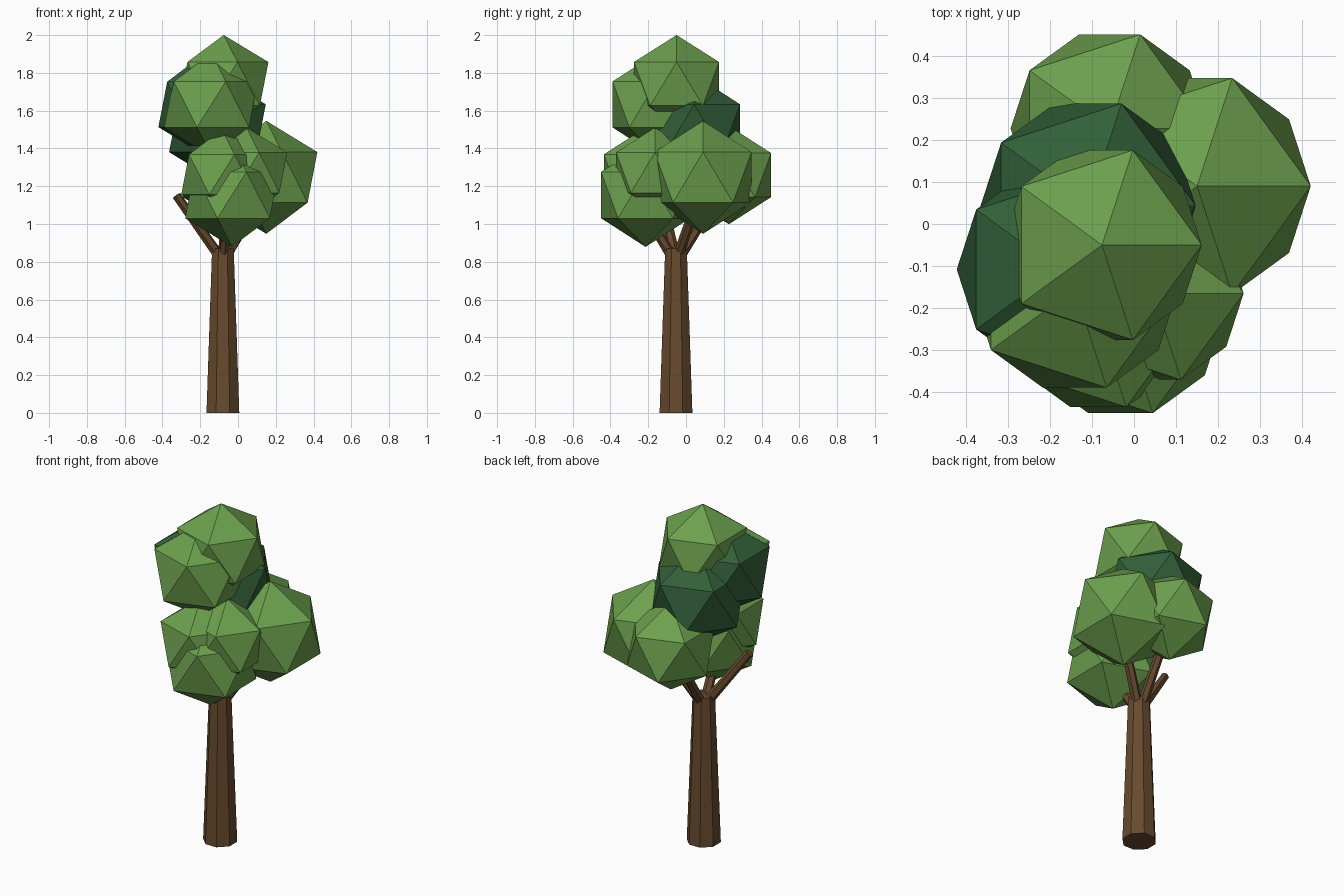
import bpy
from math import radians
from mathutils import Vector

if "Cube" in bpy.data.objects:
    bpy.data.objects.remove(bpy.data.objects["Cube"], do_unlink=True)


def make_material(name, rgb):
    mat = bpy.data.materials.new(name)
    mat.use_nodes = True
    color = (*rgb, 1)
    mat.diffuse_color = color
    bsdf = next(n for n in mat.node_tree.nodes if n.type == "BSDF_PRINCIPLED")
    bsdf.inputs["Base Color"].default_value = color
    return mat


leaf_green = make_material("leaf green", (0.15, 0.35, 0.075))
deep_green = make_material("deep green", (0.032, 0.115, 0.04))
bark = make_material("bark brown", (0.138, 0.07, 0.027))


def finish(name, mat):
    obj = bpy.context.object
    obj.name = name
    obj.data.materials.append(mat)
    return obj


def foliage(name, center, radius, mat, squash=0.99):
    bpy.ops.mesh.primitive_ico_sphere_add(subdivisions=1, radius=radius, location=center)
    finish(name, mat).scale.z = squash


def branch(name, start, end, r1=0.028, r2=0.024):
    start, end = Vector(start), Vector(end)
    axis = end - start
    bpy.ops.mesh.primitive_cone_add(vertices=6, radius1=r1, radius2=r2, depth=axis.length,
                                    location=(start + end) / 2)
    obj = finish(name, bark)
    obj.rotation_euler = axis.to_track_quat("Z", "Y").to_euler()


# Tapered eight-sided trunk
TRUNK_X, TRUNK_Y, TRUNK_TOP = -0.08, -0.053, 0.87
bpy.ops.mesh.primitive_cone_add(vertices=8, radius1=0.094, radius2=0.062, depth=TRUNK_TOP,
                                location=(TRUNK_X, TRUNK_Y, TRUNK_TOP / 2),
                                rotation=(0, 0, radians(22.5)))
finish("trunk", bark)

# Branches fanning out from the trunk top
tips = {
    "right_branch": (-0.325, -0.13, 1.15),
    "back_branch": (-0.07, 0.17, 1.15),
    "left_branch": (0.12, 0.06, 1.13),
    "front_branch": (-0.05, -0.24, 1.10),
}
for name, tip in tips.items():
    outward = Vector((tip[0] - TRUNK_X, tip[1] - TRUNK_Y, 0)).normalized()
    branch(name, Vector((TRUNK_X, TRUNK_Y, 0.85)) + outward * 0.035, tip)

# Faceted foliage clumps
foliage("crown_foliage", (-0.076, -0.05, 1.742), 0.265, leaf_green, 0.975)
foliage("upper_front_foliage", (-0.141, -0.155, 1.633), 0.275, leaf_green)
foliage("upper_right_foliage", (-0.179, -0.108, 1.633), 0.271, deep_green)
foliage("middle_back_foliage", (-0.109, 0.043, 1.507), 0.286, deep_green)
foliage("left_foliage", (0.15, 0.09, 1.247), 0.302, leaf_green)
foliage("back_foliage", (-0.058, 0.227, 1.259), 0.263, leaf_green)
foliage("front_left_foliage", (0.045, -0.165, 1.272), 0.241, leaf_green)
foliage("front_right_foliage", (-0.085, -0.23, 1.262), 0.241, leaf_green)
foliage("lower_front_foliage", (-0.032, -0.214, 1.153), 0.277, leaf_green)
